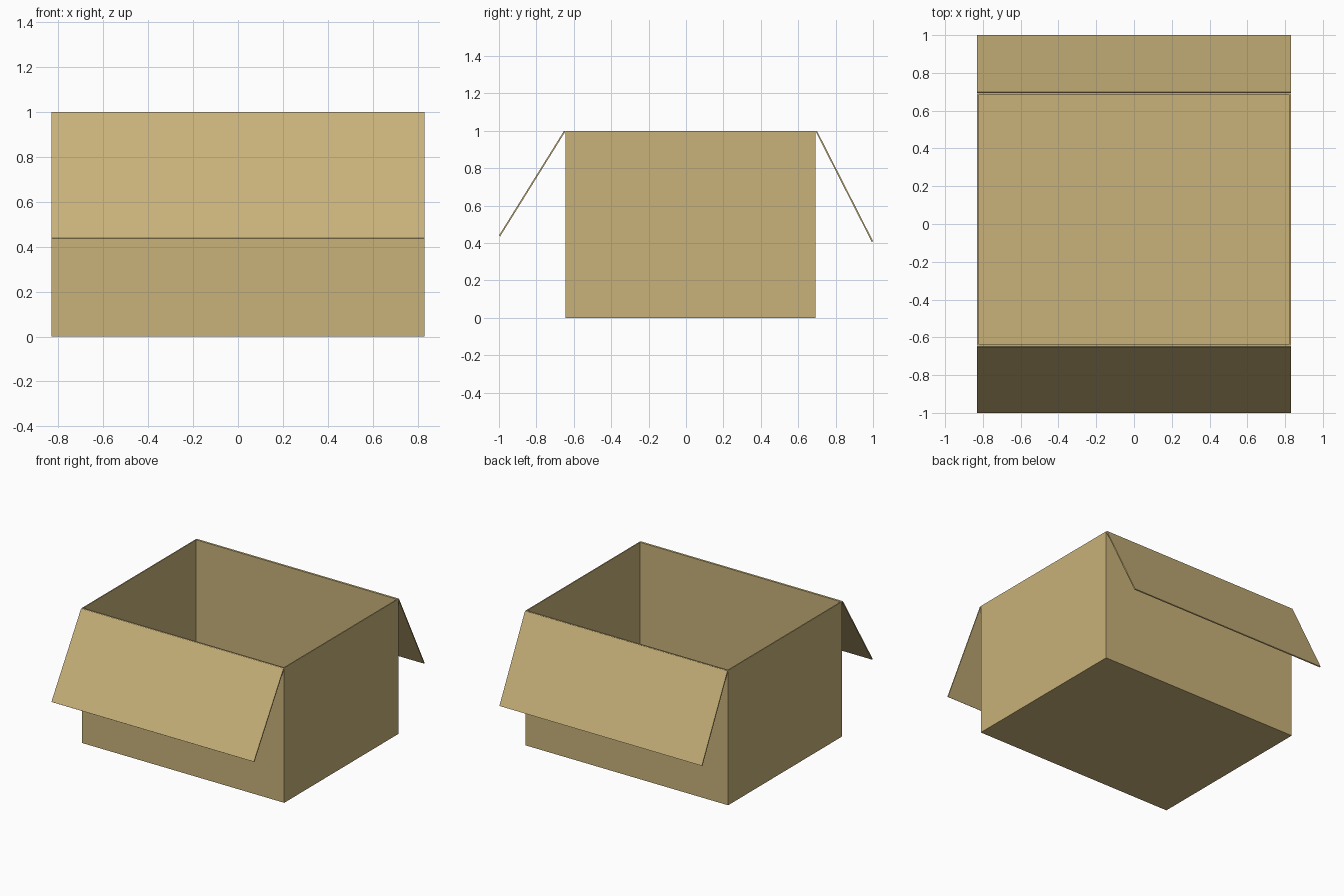
import bpy
import bmesh

default = bpy.data.objects.get("Cube")
if default:
    bpy.data.objects.remove(default, do_unlink=True)

HALF_X, FRONT, BACK, HEIGHT = 0.83, -0.644, 0.692, 1.0
THICK = 0.008

# Cardboard colour
card = bpy.data.materials.new("cardboard tan")
card.use_nodes = True
card.diffuse_color = (0.578, 0.445, 0.195, 1)
bsdf = card.node_tree.nodes["Principled BSDF"]
bsdf.inputs["Base Color"].default_value = card.diffuse_color
bsdf.inputs["Roughness"].default_value = 0.9


def sheet(name, bm):
    """Turn a bmesh into a cardboard sheet thickened inward."""
    bm.normal_update()
    mesh = bpy.data.meshes.new(name)
    bm.to_mesh(mesh)
    bm.free()
    obj = bpy.data.objects.new(name, mesh)
    bpy.context.collection.objects.link(obj)
    mesh.materials.append(card)
    solid = obj.modifiers.new("thickness", 'SOLIDIFY')
    solid.thickness = THICK
    solid.offset = -1
    solid.use_even_offset = True
    return obj


# Open box: a cube without its top
bm = bmesh.new()
bmesh.ops.create_cube(bm, size=1)
top = [f for f in bm.faces if f.normal.z > 0.5]
bmesh.ops.delete(bm, geom=top, context='FACES_ONLY')
for v in bm.verts:
    v.co.x *= 2 * HALF_X
    v.co.y = FRONT if v.co.y < 0 else BACK
    v.co.z = 0 if v.co.z < 0 else HEIGHT
sheet("box_body", bm)


# Flaps folded outward from the front and back rims
def flap(name, hinge_y, tip_y, tip_z):
    bm = bmesh.new()
    points = [(-HALF_X, tip_y, tip_z), (HALF_X, tip_y, tip_z),
              (HALF_X, hinge_y, HEIGHT), (-HALF_X, hinge_y, HEIGHT)]
    face = bm.faces.new([bm.verts.new(p) for p in points])
    face.normal_update()
    if face.normal.z < 0:
        face.normal_flip()
    sheet(name, bm)


flap("front_flap", FRONT - THICK, -1.0, 0.44)
flap("back_flap", BACK + THICK, 1.0, 0.41)
